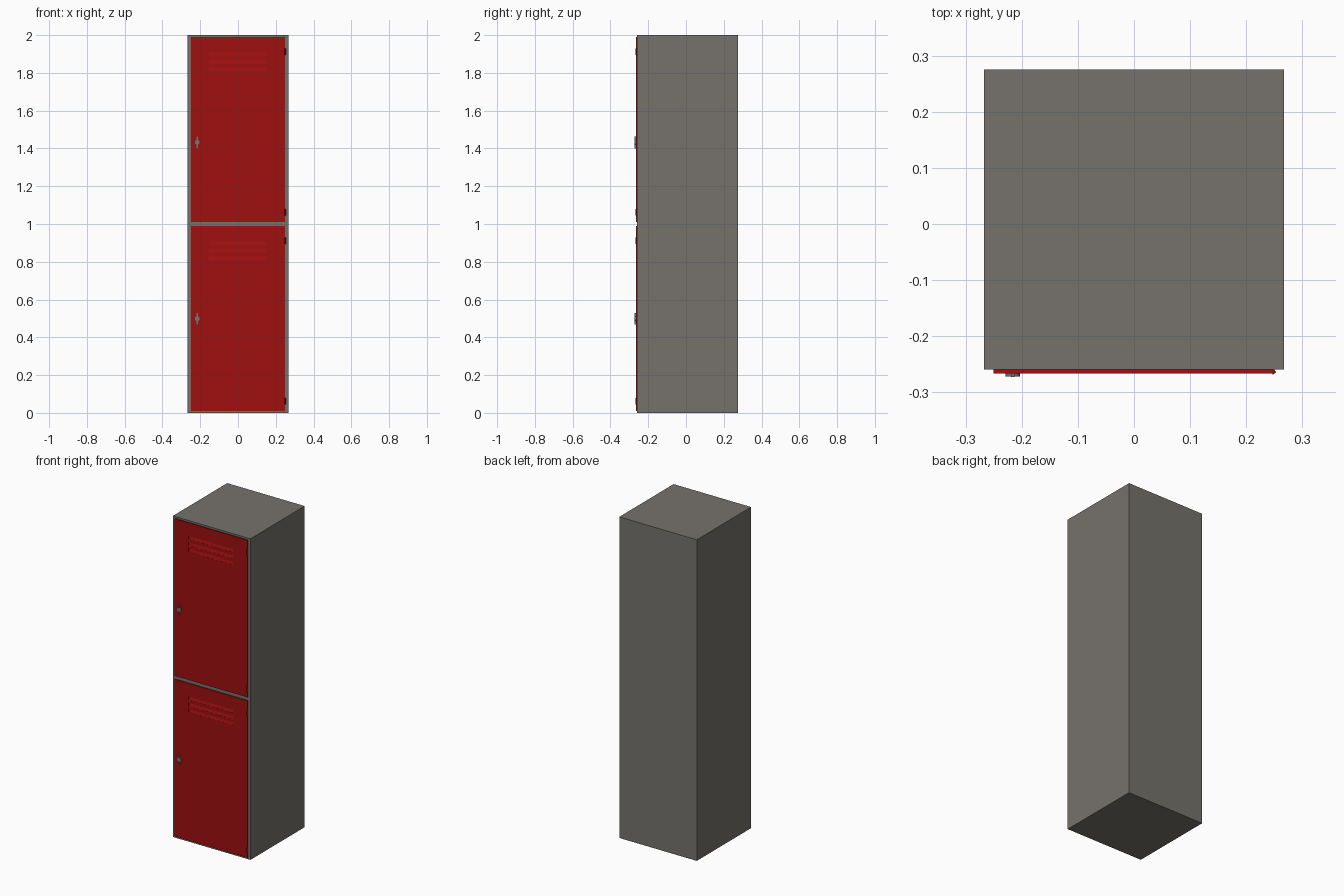
import bpy, math

if "Cube" in bpy.data.objects:
    bpy.data.objects.remove(bpy.data.objects["Cube"])

def material(name, rgb):
    m = bpy.data.materials.new(name)
    m.diffuse_color = (*rgb, 1)
    m.use_nodes = True
    m.node_tree.nodes["Principled BSDF"].inputs["Base Color"].default_value = m.diffuse_color
    return m

GREY = material("warm grey steel", (0.18, 0.17, 0.15))
RED = material("red paint", (0.35, 0.005, 0.005))
METAL = material("lock metal", (0.17, 0.18, 0.17))

def box(name, x, y, z, mat, rot=(0, 0, 0)):
    """Box from (min, max) ranges, optionally rotated about its centre."""
    bpy.ops.mesh.primitive_cube_add(
        size=1, location=[(r[0] + r[1]) / 2 for r in (x, y, z)])
    o = bpy.context.object
    o.name = name
    o.scale = [r[1] - r[0] for r in (x, y, z)]
    bpy.ops.object.transform_apply(location=False, rotation=False, scale=True)
    o.rotation_euler = rot
    o.data.materials.append(mat)
    return o

def cut(target, cutters):
    for c in cutters:
        mod = target.modifiers.new("cut", 'BOOLEAN')
        mod.operation = 'DIFFERENCE'
        mod.solver = 'EXACT'
        mod.object = c
        bpy.context.view_layer.objects.active = target
        bpy.ops.object.modifier_apply(modifier=mod.name)
        bpy.data.objects.remove(c, do_unlink=True)

FRONT, FACE = -0.259, -0.266   # cabinet front and door front

# Cabinet shell with two open compartments
cabinet = box("cabinet", (-0.267, 0.267), (FRONT, 0.275), (0, 2), GREY)
cut(cabinet, [box("cavity", (-0.245, 0.245), (-0.4, 0.26), zr, GREY)
              for zr in ((0.02, 0.985), (1.015, 1.98))])

for label, base, lock_z in (("lower", 0.0, 0.499), ("upper", 1.0, 1.433)):
    slots = [base + z for z in (0.897, 0.858, 0.819)]

    # Door with louvre slots
    door = box(label + "_door", (-0.25, 0.25), (FACE, FRONT),
               (base + 0.011, base + 0.989), RED)
    cut(door, [box("slot", (-0.154, 0.152), (-0.3, -0.2), (z - 0.01, z + 0.01), RED)
               for z in slots])

    # Slanted louvre slats behind the slots
    for z in slots:
        box(label + "_louvre", (-0.154, 0.152), (-0.2625, -0.2615),
            (z - 0.0105, z + 0.0105), RED, (math.radians(-15), 0, 0))

    # Hinge barrels on the right edge
    for z in (0.062, 0.912):
        box(label + "_hinge", (0.245, 0.252), (-0.267, -0.26),
            (base + z - 0.017, base + z + 0.017), RED, (0, 0, math.radians(35)))

    # Lock: round boss with a turning handle
    bpy.ops.mesh.primitive_cylinder_add(
        vertices=16, radius=0.013, depth=0.006,
        location=(-0.216, FACE - 0.003, lock_z), rotation=(math.pi / 2, 0, 0))
    boss = bpy.context.object
    boss.name = label + "_lock"
    boss.data.materials.append(METAL)
    bpy.ops.object.shade_smooth_by_angle()
    box(label + "_lock_handle", (-0.219, -0.213), (-0.273, FACE),
        (lock_z - 0.032, lock_z + 0.03), METAL)
